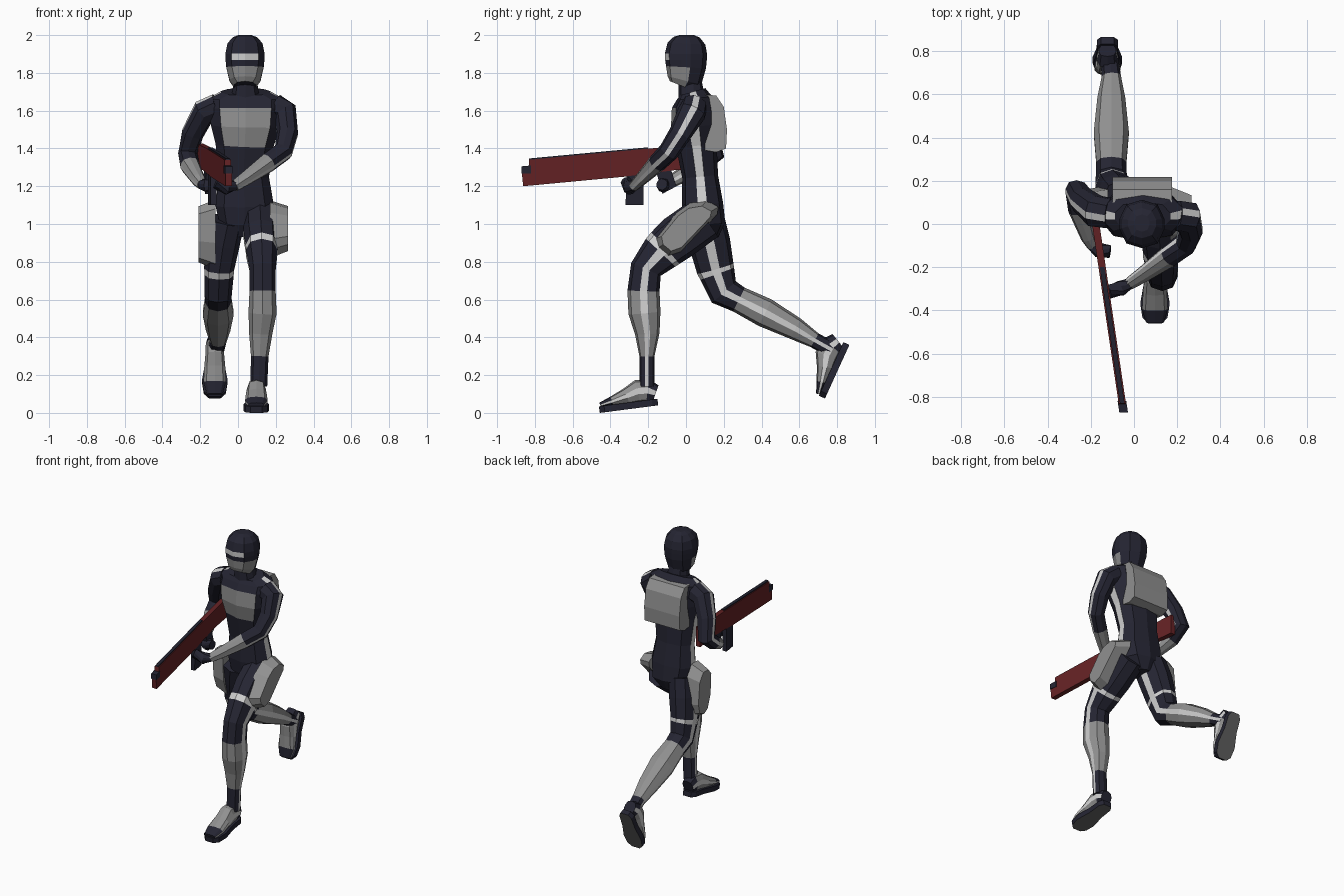
import bpy, bmesh, math
from mathutils import Vector, Matrix


def material(name, r, g, b):
    m = bpy.data.materials.new(name)
    m.diffuse_color = (r, g, b, 1)
    return m


NAVY = material("dark navy cloth", .018, .018, .032)
GRAY = material("grey armour", .28, .28, .28)
LIGHT = material("light stripe", .64, .64, .64)
RED = material("dark red metal", .13, .016, .018)
SOLE = material("sole grey", .12, .12, .12)
SUIT = [NAVY, GRAY, LIGHT]

# section angles: narrow faces 0 and 5 are the side stripes, faces 7 and 8 the front
ANGLES = [-9, 9, 50, 90, 130, 171, 189, 230, 270, 310]


def finish(name, bm, mats, matrix=None):
    bmesh.ops.recalc_face_normals(bm, faces=bm.faces[:])
    if matrix:
        bm.transform(matrix)
    me = bpy.data.meshes.new(name)
    bm.to_mesh(me)
    bm.free()
    for m in mats:
        me.materials.append(m)
    ob = bpy.data.objects.new(name, me)
    bpy.context.collection.objects.link(ob)
    return ob


def loft(name, stations, rule, power=2.5, matrix=None):
    """Skin sections (x, y, z, half width, half depth); rule(segment, side) picks the colour."""
    bm = bmesh.new()
    pts = [Vector(s[:3]) for s in stations]
    rings = []
    for k, s in enumerate(stations):
        t = Vector()
        if k > 0:
            t += (pts[k] - pts[k - 1]).normalized()
        if k < len(pts) - 1:
            t += (pts[k + 1] - pts[k]).normalized()
        t.normalize()
        u = Vector((1, 0, 0))
        u = (u - t * u.dot(t)).normalized()
        v = t.cross(u)
        ring = []
        for a in ANGLES:
            c, d = math.cos(math.radians(a)), math.sin(math.radians(a))
            c = math.copysign(abs(c) ** (2 / power), c)
            d = math.copysign(abs(d) ** (2 / power), d)
            ring.append(bm.verts.new(pts[k] + u * c * s[3] + v * d * s[4]))
        rings.append(ring)
    n = len(ANGLES)
    for k in range(len(rings) - 1):
        for i in range(n):
            j = (i + 1) % n
            f = bm.faces.new((rings[k][i], rings[k][j], rings[k + 1][j], rings[k + 1][i]))
            f.material_index = rule(k, i)
    bm.faces.new(rings[0]).material_index = rule(0, 2)
    bm.faces.new(rings[-1]).material_index = rule(len(rings) - 2, 2)
    return finish(name, bm, SUIT, matrix)


def prism(name, pts, depth, mats, taper=1.0, matrix=None):
    """Extrude a polygon; the far face can shrink, the first face takes the last material."""
    bm = bmesh.new()
    pts = [Vector(p) for p in pts]
    mid = sum(pts, Vector()) / len(pts)
    a = [bm.verts.new(p) for p in pts]
    b = [bm.verts.new(mid + (p - mid) * taper + Vector(depth)) for p in pts]
    bm.faces.new(a).material_index = len(mats) - 1
    bm.faces.new(b)
    for i in range(len(a)):
        j = (i + 1) % len(a)
        bm.faces.new((a[i], a[j], b[j], b[i]))
    return finish(name, bm, mats, matrix)


def striped(colours):
    return lambda k, i: 2 if i in (0, 5) else int(colours[k])


# torso with chest panel
loft("torso", [(.03, .1, .93, .06, .07), (.035, .1, 1.0, .135, .108), (.035, .087, 1.1, .155, .11),
               (.03, .075, 1.25, .135, .095), (.035, .055, 1.42, .155, .108), (.04, .042, 1.52, .185, .122),
               (.04, .04, 1.61, .195, .115), (.04, .045, 1.665, .195, .095), (.04, .035, 1.7, .13, .07)],
     lambda k, i: 2 if i in (0, 5) else 1 if k in (4, 5) and i in (7, 8) else 0)
loft("neck", [(.04, .03, 1.67, .075, .07), (.038, .02, 1.77, .06, .06)], lambda k, i: 0)

# hooded head with mask and eye slit
loft("head", [(.037, -.02, 1.73, .06, .07), (.037, -.008, 1.76, .083, .092), (.037, 0, 1.83, .1, .106),
              (.037, 0, 1.868, .104, .11), (.037, 0, 1.9, .105, .112), (.037, .002, 1.955, .094, .1),
              (.037, .004, 1.988, .066, .07), (.037, .004, 2.0, .035, .04)],
     lambda k, i: 1 if k < 2 and i in (0, 5, 6, 7, 8, 9) else 2 if k == 3 and i in (7, 8) else 0, 2.4)

# backpack
prism("backpack", [(-.1, y, z) for y, z in ((.1, 1.685), (.16, 1.68), (.2, 1.62), (.217, 1.5),
                                            (.212, 1.4), (.16, 1.38), (.1, 1.39))], (.275, 0, 0), [GRAY])

# legs
loft("left_leg", [(.115, .1, 1.03, .09, .12), (.12, -.04, .93, .09, .122), (.125, -.11, .872, .085, .112),
                  (.125, -.135, .848, .084, .107), (.13, -.212, .76, .07, .085), (.13, -.225, .645, .07, .085),
                  (.13, -.22, .53, .075, .085), (.12, -.205, .42, .062, .065), (.115, -.207, .3, .047, .04),
                  (.11, -.207, .14, .045, .04)], striped("002001110"))
loft("right_leg", [(-.055, .095, 1.02, .09, .11), (-.08, .125, .9, .09, .11), (-.1, .155, .765, .08, .1),
                   (-.1, .165, .737, .078, .095), (-.105, .2, .64, .073, .085), (-.105, .28, .6, .07, .07),
                   (-.105, .42, .53, .082, .078), (-.105, .58, .445, .065, .06), (-.105, .68, .385, .045, .042),
                   (-.115, .77, .335, .042, .042)], striped("002001110"))

# thigh pads
prism("left_thigh_pad", [(.17, y, z) for y, z in ((-.165, .92), (-.155, .865), (-.1, .82), (-.03, .845),
                                                  (.165, 1.05), (.172, 1.09), (.11, 1.125), (.02, 1.11),
                                                  (-.05, 1.06))], (.095, 0, 0), [GRAY], .78)
prism("right_thigh_pad", [(-.12, y, z) for y, z in ((0, 1.08), (.04, 1.13), (.11, 1.13), (.16, 1.06),
                                                    (.18, .87), (.16, .79), (.1, .76), (.05, .79),
                                                    (.01, .9))], (-.09, 0, 0), [GRAY], .8)

# boots: heel at the local origin, toes along -y
for side, loc, pitch in (("left", (.097, -.147, .04), 7.4), ("right", (-.123, .865, .36), 65.5)):
    mat = Matrix.Translation(loc) @ Matrix.Rotation(math.radians(pitch), 4, 'X')
    loft(side + "_boot", [(0, -.005, .065, .04, .045), (0, -.045, .085, .048, .06), (0, -.1, .088, .05, .06),
                          (0, -.16, .07, .056, .043), (0, -.24, .052, .06, .027), (0, -.305, .04, .042, .014)],
         striped("01110"), 2.8, mat)
    half = ((.03, 0), (.048, -.03), (.05, -.12), (.068, -.22), (.058, -.285), (.03, -.312))
    outline = [(x, y, 0) for x, y in half] + [(-x, y, 0) for x, y in reversed(half)]
    prism(side + "_sole", outline, (0, 0, .035), [NAVY, SOLE], 1.0, mat)

# arms and hands
loft("left_arm", [(.19, .04, 1.62, .07, .07), (.25, .03, 1.588, .066, .075), (.262, -.03, 1.48, .056, .06),
                  (.24, -.09, 1.385, .05, .055), (.16, -.15, 1.325, .047, .05), (.04, -.235, 1.24, .035, .035),
                  (-.02, -.275, 1.2, .028, .028)], striped("000011"))
loft("left_hand", [(-.01, -.27, 1.205, .025, .025), (-.06, -.297, 1.195, .035, .04),
                   (-.12, -.315, 1.22, .03, .03)], lambda k, i: 0)
loft("right_arm", [(-.11, .05, 1.62, .07, .07), (-.18, .06, 1.595, .066, .075), (-.24, .11, 1.48, .058, .06),
                   (-.265, .15, 1.37, .052, .055), (-.255, .07, 1.31, .05, .05), (-.21, -.06, 1.235, .036, .036),
                   (-.19, -.1, 1.21, .028, .028)], striped("000011"))
loft("right_hand", [(-.195, -.095, 1.21, .026, .026), (-.165, -.12, 1.205, .035, .038),
                    (-.11, -.128, 1.21, .028, .03)], lambda k, i: 0)


# rifle parts: side profiles along the slanted gun line
def gun_part(name, profile, width, mat):
    prism(name, [(-.177 - .148 * y - width / 2, y, z) for y, z in profile], (width, 0, 0), [mat])


gun_part("rifle_body", ((-.83, 1.34), (-.19, 1.4), (.15, 1.425), (.15, 1.29), (-.06, 1.285), (-.33, 1.25),
                        (-.862, 1.2), (-.868, 1.26), (-.868, 1.3), (-.832, 1.305)), .034, RED)
gun_part("rifle_muzzle", ((-.872, 1.268), (-.872, 1.305), (-.82, 1.31), (-.82, 1.268)), .04, NAVY)
gun_part("rifle_top_rail", ((-.83, 1.34), (-.83, 1.347), (-.2, 1.406), (-.2, 1.399)), .022, NAVY)
gun_part("rifle_magazine", ((-.315, 1.255), (-.32, 1.1), (-.225, 1.1), (-.225, 1.265)), .03, NAVY)
gun_part("rifle_grip", ((-.16, 1.285), (-.125, 1.16), (-.05, 1.2), (-.08, 1.29)), .03, NAVY)
